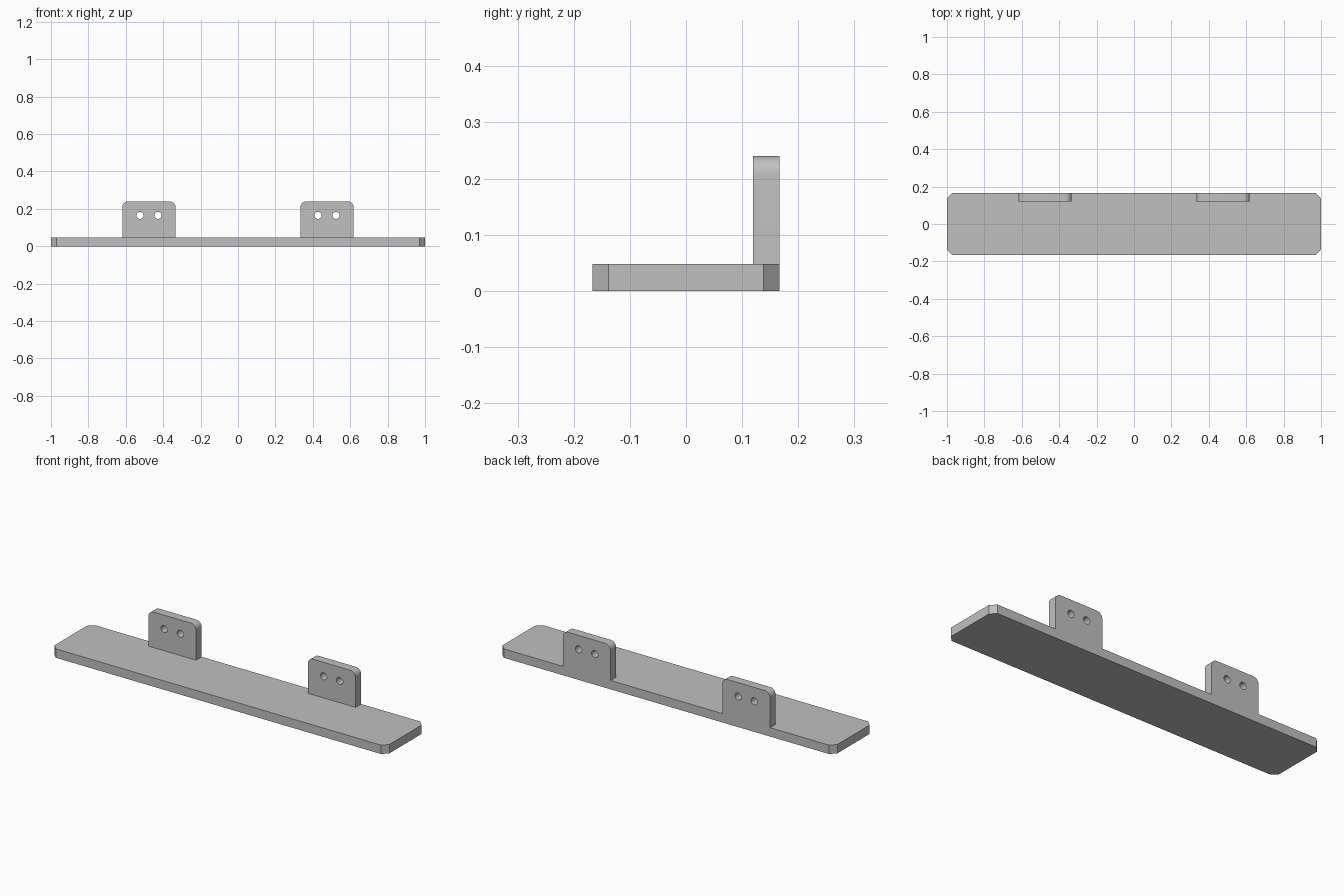
import bpy, bmesh, math

cube = bpy.data.objects.get("Cube")
if cube:
    bpy.data.objects.remove(cube, do_unlink=True)

grey = bpy.data.materials.new("plain grey")
grey.use_nodes = True
colour = (0.53, 0.53, 0.53, 1)
grey.diffuse_color = colour
grey.node_tree.nodes["Principled BSDF"].inputs["Base Color"].default_value = colour

LENGTH, DEPTH, THICK = 2.0, 0.334, 0.048
CHAMFER = 0.029
WIDTH, TOP, RADIUS = 0.285, 0.24, 0.032
HOLE_Z, HOLE_R, HOLE_X = 0.165, 0.019, 0.048


def arc(cx, cy, r, start, end, steps):
    """Points along an arc, angles in degrees."""
    angles = [math.radians(start + (end - start) * i / steps) for i in range(steps + 1)]
    return [(cx + r * math.cos(a), cy + r * math.sin(a)) for a in angles]


def extruded(name, outlines):
    """Flat closed outlines, the later ones as holes, extruded to the plate thickness."""
    curve = bpy.data.curves.new(name, 'CURVE')
    curve.dimensions = '2D'
    curve.fill_mode = 'BOTH'
    curve.extrude = THICK / 2
    for points in outlines:
        spline = curve.splines.new('POLY')
        spline.points.add(len(points) - 1)
        for p, (x, y) in zip(spline.points, points):
            p.co = (x, y, 0, 1)
        spline.use_cyclic_u = True
    temp = bpy.data.objects.new(name + "_outline", curve)
    bpy.context.collection.objects.link(temp)
    bpy.context.view_layer.update()
    mesh = bpy.data.meshes.new_from_object(
        temp.evaluated_get(bpy.context.evaluated_depsgraph_get()))
    bpy.data.objects.remove(temp, do_unlink=True)
    # Weld caps to walls
    bm = bmesh.new()
    bm.from_mesh(mesh)
    bmesh.ops.remove_doubles(bm, verts=bm.verts, dist=0.0001)
    bmesh.ops.recalc_face_normals(bm, faces=bm.faces)
    bm.to_mesh(mesh)
    bm.free()
    mesh.materials.clear()
    mesh.materials.append(grey)
    obj = bpy.data.objects.new(name, mesh)
    bpy.context.collection.objects.link(obj)
    bpy.ops.object.select_all(action='DESELECT')
    obj.select_set(True)
    bpy.context.view_layer.objects.active = obj
    bpy.ops.object.shade_smooth_by_angle(angle=math.radians(30))
    return obj


# Shelf board with chamfered corners
hx, hy, c = LENGTH / 2, DEPTH / 2, CHAMFER
board = [(hx, -hy + c), (hx, hy - c), (hx - c, hy), (c - hx, hy),
         (-hx, hy - c), (-hx, c - hy), (c - hx, -hy), (hx - c, -hy)]
shelf = extruded("shelf_board", [board])
shelf.location.z = THICK / 2

# Upright mounting tabs with rounded top corners and two screw holes
w = WIDTH / 2
tab = [(-w, THICK), (w, THICK)]
tab += arc(w - RADIUS, TOP - RADIUS, RADIUS, 0, 90, 10)
tab += arc(RADIUS - w, TOP - RADIUS, RADIUS, 90, 180, 10)
holes = [arc(s * HOLE_X, HOLE_Z, HOLE_R, 0, 348.75, 31) for s in (-1, 1)]
for side, x in (("left", 0.476), ("right", -0.476)):
    bracket = extruded(side + "_mounting_tab", [tab] + holes)
    bracket.rotation_euler.x = math.pi / 2
    bracket.location = (x, hy - THICK / 2, 0)
